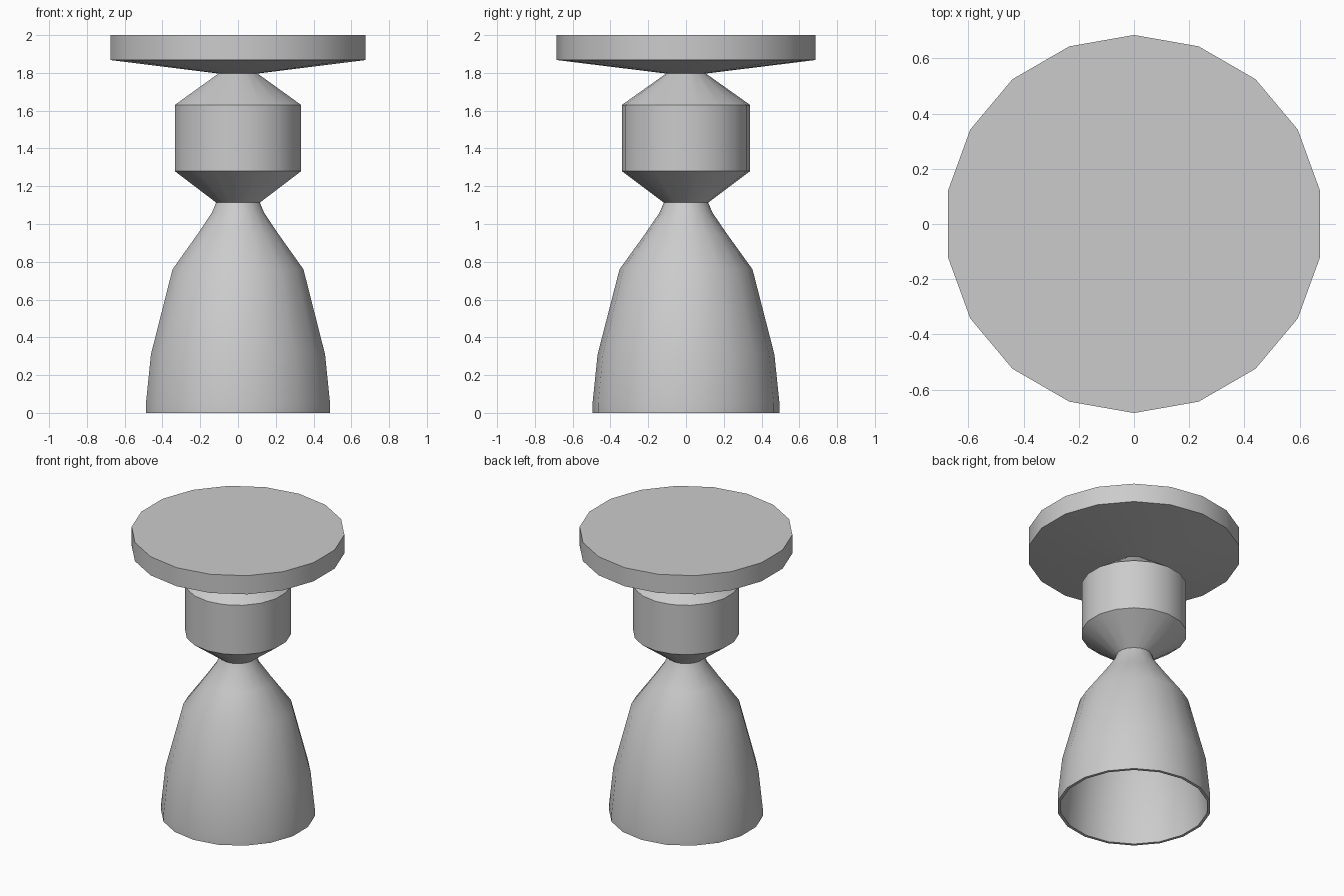
import bpy
import bmesh
from math import sin, cos, pi, radians

if "Cube" in bpy.data.objects:
    bpy.data.objects.remove(bpy.data.objects["Cube"], do_unlink=True)

SIDES = 18

grey = bpy.data.materials.new("light grey")
grey.use_nodes = True
colour = (0.6, 0.6, 0.6, 1)
grey.diffuse_color = colour
grey.node_tree.nodes["Principled BSDF"].inputs["Base Color"].default_value = colour


def turned_part(name, profile, closed_loop=False):
    """Revolve (radius, z) points; cap the ends or join them into a shell."""
    bm = bmesh.new()
    rings = []
    for r, z in profile:
        angles = [pi / 2 + 2 * pi * i / SIDES for i in range(SIDES)]
        rings.append([bm.verts.new((r * cos(a), r * sin(a), z)) for a in angles])
    pairs = list(zip(rings, rings[1:]))
    if closed_loop:
        pairs.append((rings[-1], rings[0]))
    else:
        bm.faces.new(rings[0][::-1])
        bm.faces.new(rings[-1])
    for low, high in pairs:
        for i in range(SIDES):
            j = (i + 1) % SIDES
            bm.faces.new((low[i], low[j], high[j], high[i]))
    bmesh.ops.recalc_face_normals(bm, faces=bm.faces)
    mesh = bpy.data.meshes.new(name)
    bm.to_mesh(mesh)
    bm.free()
    mesh.materials.append(grey)
    obj = bpy.data.objects.new(name, mesh)
    bpy.context.collection.objects.link(obj)
    bpy.ops.object.select_all(action="DESELECT")
    obj.select_set(True)
    bpy.context.view_layer.objects.active = obj
    bpy.ops.object.shade_smooth_by_angle(angle=radians(30))
    return obj


# Hollow bell: outer wall going up, inner wall coming back down
WALL = 0.02
outer = [(0.495, 0), (0.495, 0.05), (0.468, 0.31), (0.352, 0.76),
         (0.215, 0.95), (0.14, 1.06), (0.117, 1.115)]
inner = [(r - WALL, z) for r, z in reversed(outer)]
turned_part("bell", outer + inner, closed_loop=True)

# Barrel with a cone at each end
turned_part("barrel", [(0.117, 1.113), (0.34, 1.28), (0.34, 1.63), (0.1, 1.8)])

# Round plate with a shallow conical underside
turned_part("top_plate", [(0.117, 1.798), (0.685, 1.868), (0.685, 2)])
